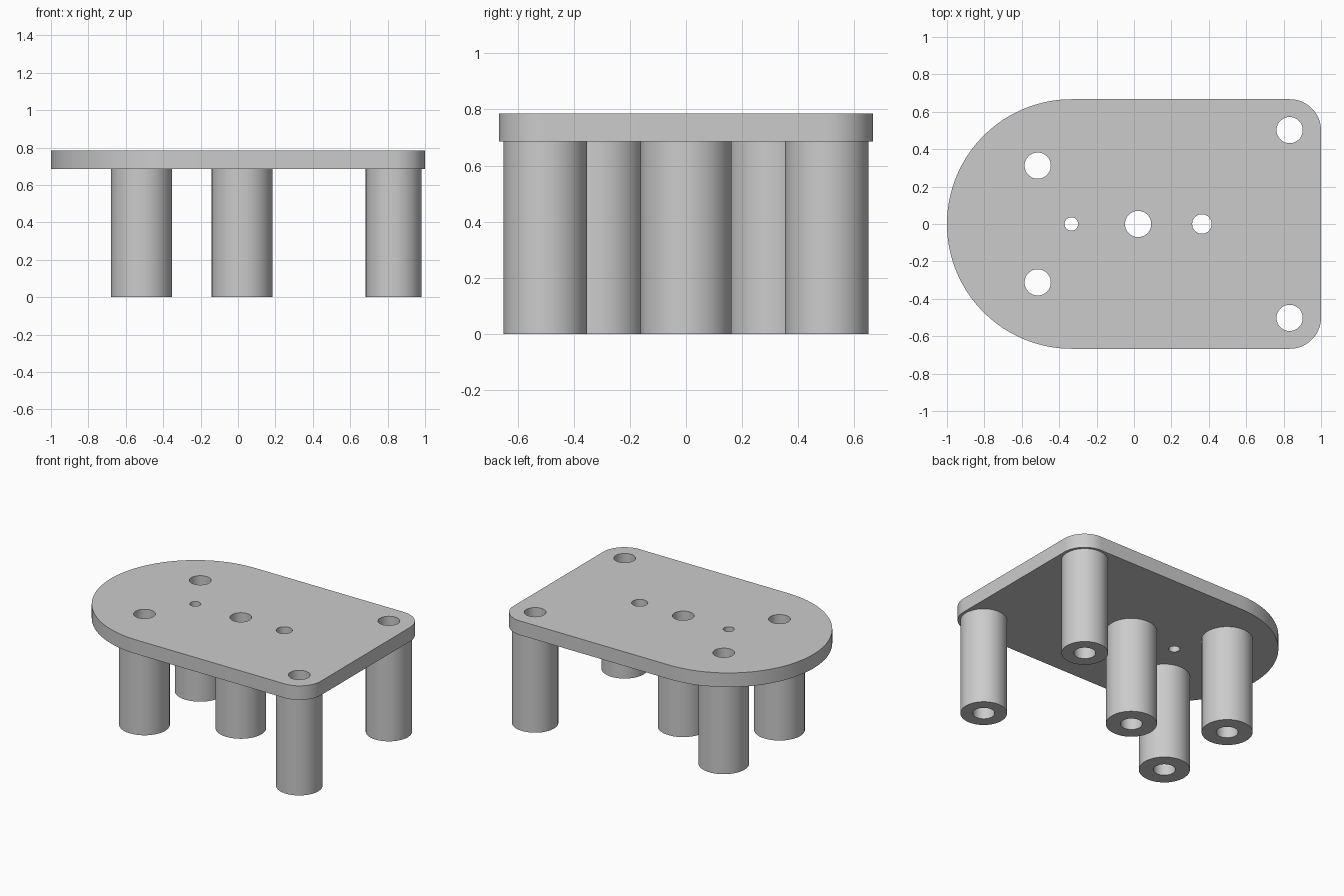
import bpy
import bmesh
from math import cos, sin, pi, radians

cube = bpy.data.objects.get("Cube")
if cube:
    bpy.data.objects.remove(cube, do_unlink=True)

# Plain grey for every part
grey = bpy.data.materials.new("plain grey")
grey.use_nodes = True
colour = (0.6, 0.6, 0.6, 1)
grey.diffuse_color = colour
grey.node_tree.nodes["Principled BSDF"].inputs["Base Color"].default_value = colour

PLATE_BOTTOM, PLATE_TOP = 0.685, 0.785
HALF_WIDTH = 0.667
CORNER = 0.167
BORE = 0.07


def arc(x, y, r, start, end, steps):
    """Points along an arc, angles in degrees, both ends included."""
    angles = [radians(start + (end - start) * i / steps) for i in range(steps + 1)]
    return [(x + r * cos(a), y + r * sin(a)) for a in angles]


def circle(x, y, r, steps=64):
    return arc(x, y, r, 0, 360, steps)[:-1]


def extrude_rings(name, rings, bottom, top):
    """Fill the first ring, leave the others as holes, and extrude upwards."""
    bm = bmesh.new()
    for ring in rings:
        verts = [bm.verts.new((x, y, bottom)) for x, y in ring]
        for a, b in zip(verts, verts[1:] + verts[:1]):
            bm.edges.new((a, b))
    bmesh.ops.triangle_fill(bm, edges=bm.edges[:], use_beauty=True)
    result = bmesh.ops.extrude_face_region(bm, geom=bm.faces[:], use_keep_orig=True)
    raised = [g for g in result["geom"] if isinstance(g, bmesh.types.BMVert)]
    bmesh.ops.translate(bm, verts=raised, vec=(0, 0, top - bottom))
    bmesh.ops.recalc_face_normals(bm, faces=bm.faces[:])
    mesh = bpy.data.meshes.new(name)
    bm.to_mesh(mesh)
    bm.free()
    mesh.materials.append(grey)
    obj = bpy.data.objects.new(name, mesh)
    bpy.context.collection.objects.link(obj)
    bpy.ops.object.select_all(action="DESELECT")
    obj.select_set(True)
    bpy.context.view_layer.objects.active = obj
    bpy.ops.object.shade_smooth_by_angle(angle=radians(30))
    return obj


# Hollow posts: name, x, y, outer radius
posts = [("centre_post", 0.022, 0, 0.163)]
for side, sign in (("left", 1), ("right", -1)):
    # The round end is at -x, the square end at +x
    posts.append((f"round_end_post_{side}", -0.515, sign * 0.312, 0.163))
    posts.append((f"corner_post_{side}", 0.832, sign * 0.502, 0.149))

for name, x, y, r in posts:
    extrude_rings(name, [circle(x, y, r), circle(x, y, BORE)], 0, PLATE_BOTTOM)

# Plate: half-round on one end, rounded corners on the other
outline = (
    arc(HALF_WIDTH - 1, 0, HALF_WIDTH, 90, 270, 96)
    + arc(1 - CORNER, CORNER - HALF_WIDTH, CORNER, -90, 0, 24)
    + arc(1 - CORNER, HALF_WIDTH - CORNER, CORNER, 0, 90, 24)
)
holes = [circle(x, y, BORE) for _, x, y, _ in posts]
holes += [circle(-0.335, 0, 0.036), circle(0.363, 0, 0.052)]
extrude_rings("top_plate", [outline] + holes, PLATE_BOTTOM, PLATE_TOP)
